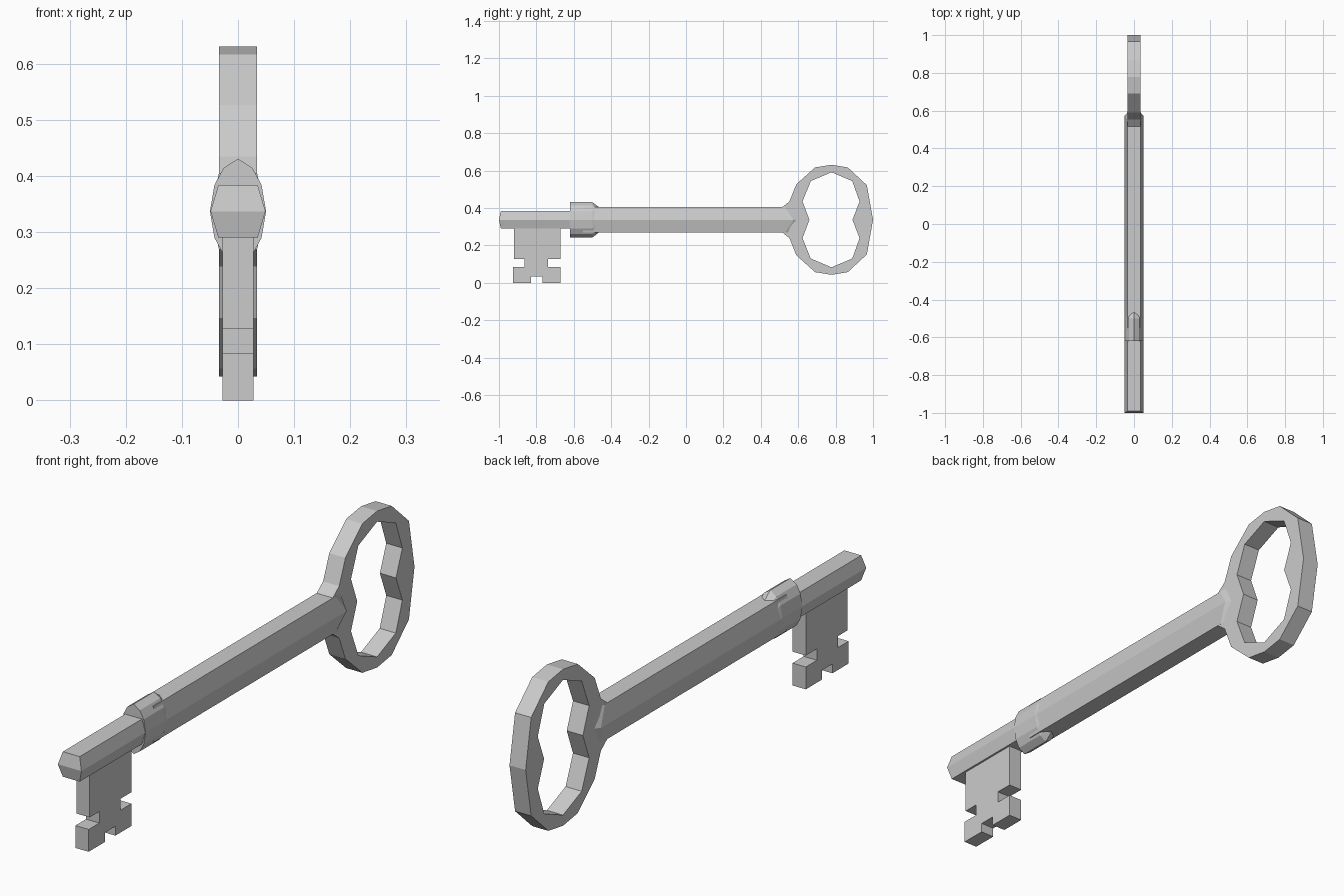
import bpy, bmesh
from math import pi

if "Cube" in bpy.data.objects:
    bpy.data.objects.remove(bpy.data.objects["Cube"])

ZC = 0.337  # height of the key's axis


def plate(name, outlines, half):
    """Flat plate from closed (y, z) outlines; later outlines become holes."""
    cu = bpy.data.curves.new(name, 'CURVE')
    cu.dimensions = '2D'
    cu.fill_mode = 'BOTH'
    cu.extrude = half
    for pts in outlines:
        sp = cu.splines.new('POLY')
        sp.points.add(len(pts) - 1)
        for p, (y, z) in zip(sp.points, pts):
            p.co = (y, z, 0, 1)
        sp.use_cyclic_u = True
    ob = bpy.data.objects.new(name, cu)
    ob.rotation_euler = (pi / 2, 0, pi / 2)
    bpy.context.collection.objects.link(ob)
    bpy.ops.object.select_all(action='DESELECT')
    ob.select_set(True)
    bpy.context.view_layer.objects.active = ob
    bpy.ops.object.convert(target='MESH')
    bpy.ops.object.shade_flat()


def loft(name, rings, caps=(True, True)):
    bm = bmesh.new()
    loops = [[bm.verts.new(p) for p in r] for r in rings]
    n = len(loops[0])
    for a, b in zip(loops, loops[1:]):
        for i in range(n):
            j = (i + 1) % n
            bm.faces.new((a[i], a[j], b[j], b[i]))
    bm.faces.new(loops[-1])
    if n == 6:  # wedge end split along the middle line
        r = loops[0]
        bm.faces.new((r[0], r[1], r[2], r[3]))
        bm.faces.new((r[3], r[4], r[5], r[0]))
    else:
        bm.faces.new(loops[0])
    bmesh.ops.recalc_face_normals(bm, faces=bm.faces)
    me = bpy.data.meshes.new(name)
    bm.to_mesh(me)
    bm.free()
    bpy.context.collection.objects.link(bpy.data.objects.new(name, me))


def hexa(y_mid, y_top, mid, top, h):
    return [(mid, y_mid, ZC), (top, y_top, ZC + h), (-top, y_top, ZC + h),
            (-mid, y_mid, ZC), (-top, y_top, ZC - h), (top, y_top, ZC - h)]


def mirror_z(half):
    """Close a (y, z-offset) outline by reflecting it about the axis."""
    low = [(y, -z) for y, z in reversed(half) if z > 0]
    return [(y, ZC + z) for y, z in half + low]


# Tip and shaft: six-sided bars
loft("tip", [hexa(-1.0, -0.99, 0.049, 0.035, 0.047),
             hexa(-0.56, -0.56, 0.049, 0.035, 0.047)])
loft("shaft", [hexa(-0.55, -0.55, 0.049, 0.034, 0.068),
               hexa(0.575, 0.53, 0.049, 0.034, 0.068),
               hexa(0.592, 0.56, 0.033, 0.033, 0.068)])


# Collar: taller twelve-sided sleeve with a chamfered rear
def collar_ring(y, s):
    q = [(0.05, 0), (0.042, 0.047), (0.026, 0.077), (0, 0.094)]
    right = [(x, -z) for x, z in q[:0:-1]] + q
    pts = right + [(-x, z) for x, z in reversed(right[1:-1])]
    return [(x * (0.5 + s / 2), y, ZC + z * s) for x, z in pts]


loft("collar", [collar_ring(-0.62, 1), collar_ring(-0.5, 1),
                collar_ring(-0.468, 0.74)])

# Bow: ring with faceted hole and a flared neck
outer = [(0.515, 0.068), (0.553, 0.098), (0.59, 0.19), (0.69, 0.28),
         (0.778, 0.294), (0.865, 0.28), (0.967, 0.185), (1.0, 0)]
inner = [(0.66, 0), (0.623, 0.098), (0.667, 0.207), (0.778, 0.254),
         (0.889, 0.207), (0.928, 0.098), (0.89, 0)]
plate("bow", [mirror_z(outer), mirror_z(inner)], 0.0335)

# Bit: notched blade under the tip
bit = [(-0.92, 0.31), (-0.92, 0.127), (-0.863, 0.127), (-0.863, 0.084),
       (-0.926, 0.084), (-0.926, 0), (-0.83, 0), (-0.83, 0.035),
       (-0.767, 0.035), (-0.767, 0), (-0.672, 0), (-0.672, 0.084),
       (-0.738, 0.084), (-0.738, 0.127), (-0.672, 0.127), (-0.672, 0.31)]
plate("bit", [bit], 0.0275)
